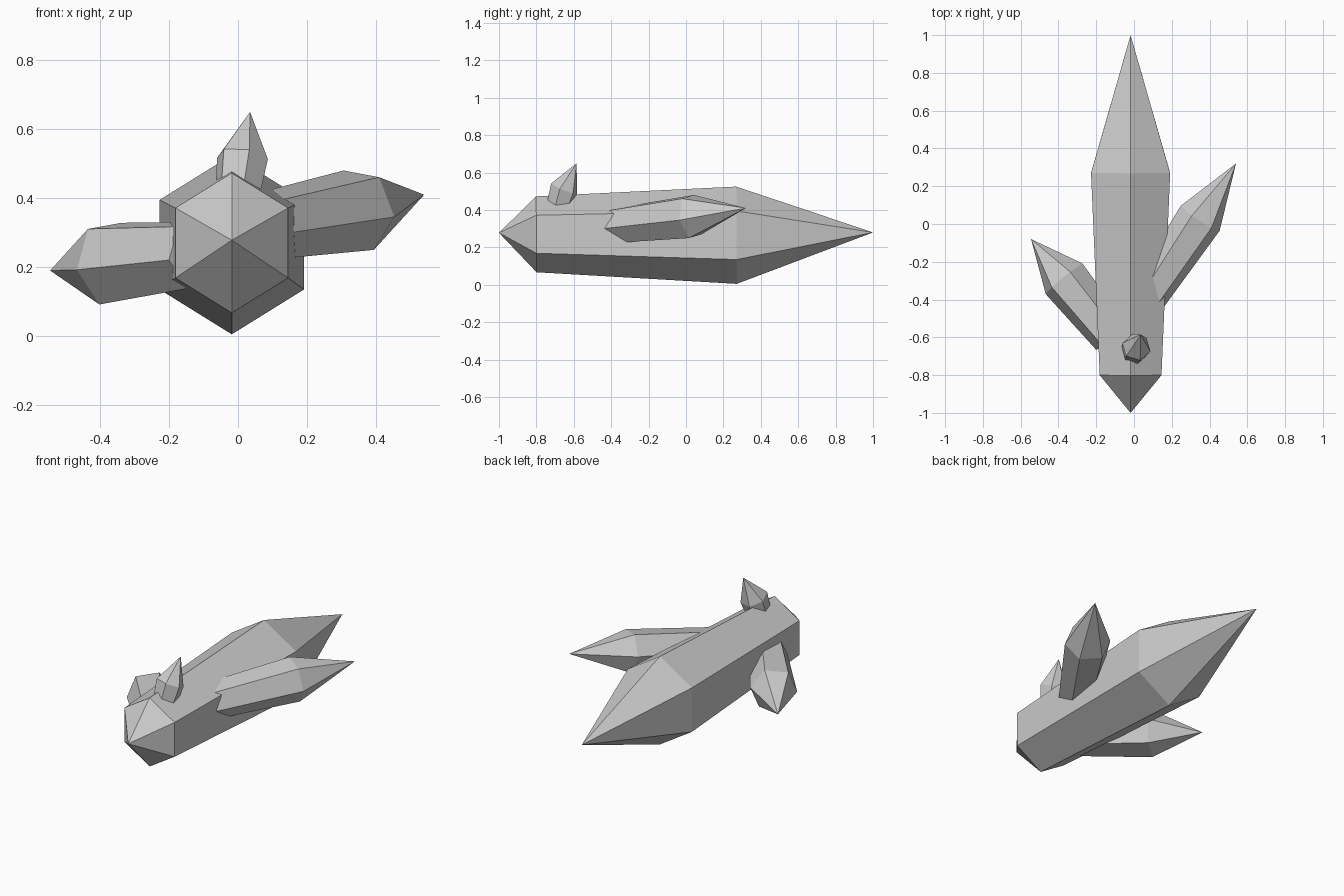
import bpy, bmesh, math
from mathutils import Vector

cube = bpy.data.objects.get("Cube")
if cube:
    bpy.data.objects.remove(cube, do_unlink=True)

# Single stone colour
stone = bpy.data.materials.new("pale_grey_stone")
stone.use_nodes = True
COLOUR = (0.6, 0.6, 0.6, 1)
stone.diffuse_color = COLOUR
stone.node_tree.nodes["Principled BSDF"].inputs["Base Color"].default_value = COLOUR


def crystal(name, start, shoulder, tip, r_start, r_shoulder, phase, side, squash=1.0, point=None):
    """Six-sided tapered prism from start to shoulder, closed by a pointed tip."""
    start, shoulder, tip = Vector(start), Vector(shoulder), Vector(tip)
    axis = (tip - start).normalized()
    u = Vector(side)
    u = (u - axis * u.dot(axis)).normalized()
    v = axis.cross(u)
    if v.z < 0 or (abs(v.z) < 0.5 and v.y < 0):
        v = -v
    bm = bmesh.new()

    def ring(centre, radius):
        angles = [math.radians(phase + 60 * i) for i in range(6)]
        return [bm.verts.new(centre + radius * (u * math.cos(a) * squash + v * math.sin(a)))
                for a in angles]

    def cone(loop, apex):
        top = bm.verts.new(apex)
        for i in range(6):
            bm.faces.new((loop[i], loop[(i + 1) % 6], top))

    low, high = ring(start, r_start), ring(shoulder, r_shoulder)
    for i in range(6):
        j = (i + 1) % 6
        bm.faces.new((low[i], low[j], high[j], high[i]))
    cone(high, tip)
    if point:
        cone(low, Vector(point))
    else:
        bm.faces.new(low)
    bmesh.ops.recalc_face_normals(bm, faces=bm.faces)
    mesh = bpy.data.meshes.new(name)
    bm.to_mesh(mesh)
    bm.free()
    mesh.materials.append(stone)
    obj = bpy.data.objects.new(name, mesh)
    bpy.context.collection.objects.link(obj)
    return obj


# Long double-pointed crystal lying along y
crystal("main_crystal", (-0.018, -0.8, 0.27), (-0.018, 0.27, 0.265), (-0.018, 1, 0.28),
        0.203, 0.26, 30, (1, 0, 0), 0.93, (-0.018, -1, 0.278))

# Side crystals growing out of the flanks
crystal("left_crystal", (0.065, -0.4, 0.315), (0.35, 0.03, 0.365), (0.54, 0.32, 0.41),
        0.1, 0.124, -9, (0.84, -0.54, 0))
crystal("right_crystal", (-0.12, -0.6, 0.235), (-0.37, -0.29, 0.21), (-0.545, -0.08, 0.19),
        0.105, 0.128, -8, (-0.78, -0.63, 0))

# Small crystal on top near the front
crystal("top_crystal", (0.0, -0.68, 0.42), (0.013, -0.652, 0.515), (0.035, -0.585, 0.65),
        0.068, 0.077, 15, (1, 0, 0))
